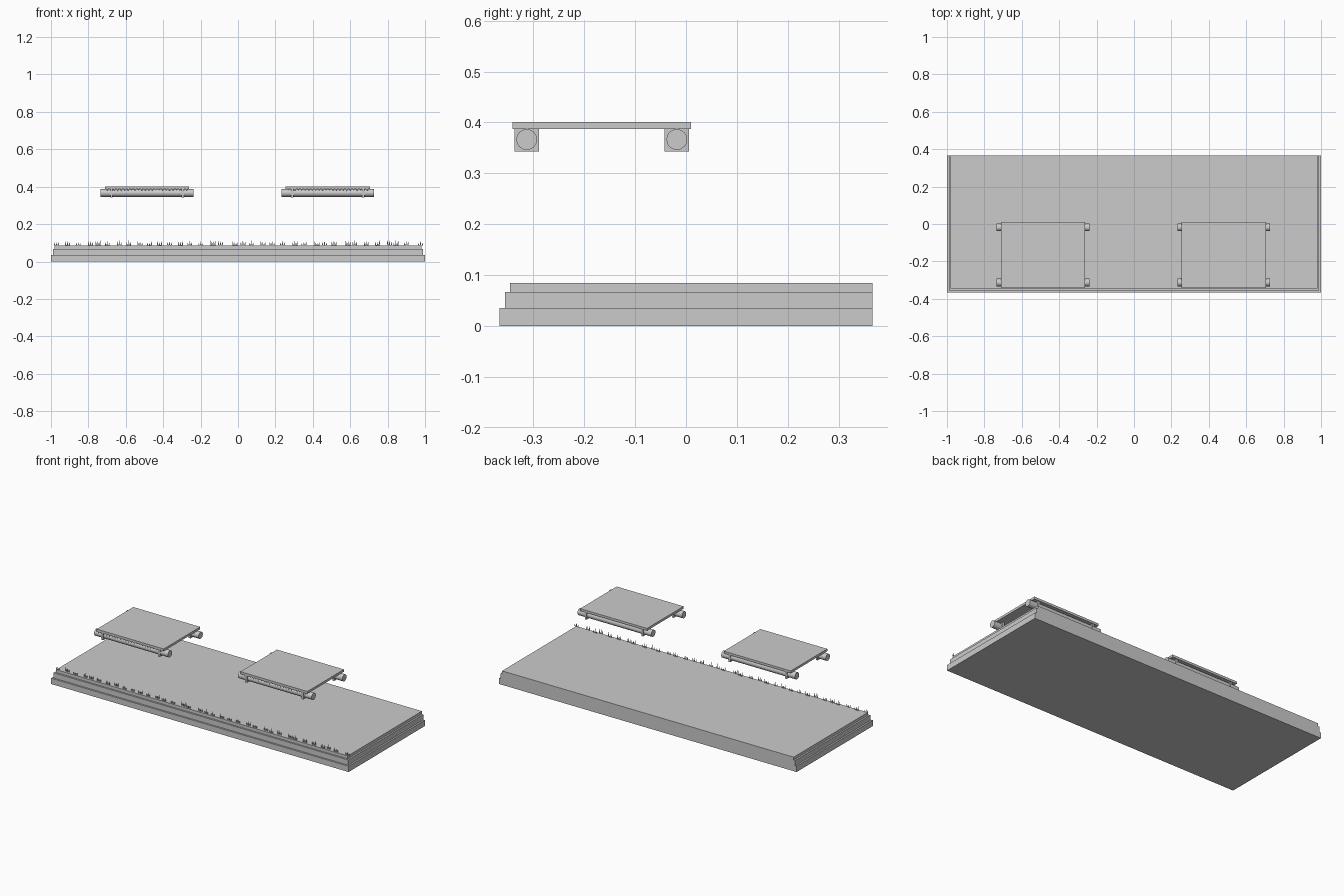
import bpy, bmesh, random
from math import pi
from mathutils import Vector

if "Cube" in bpy.data.objects:
    bpy.data.objects.remove(bpy.data.objects["Cube"])

random.seed(4)


def box(name, x0, x1, y0, y1, z0, z1):
    bm = bmesh.new()
    bmesh.ops.create_cube(bm, size=1)
    for v in bm.verts:
        v.co = Vector(((x0 + x1) / 2 + v.co.x * (x1 - x0),
                       (y0 + y1) / 2 + v.co.y * (y1 - y0),
                       (z0 + z1) / 2 + v.co.z * (z1 - z0)))
    return finish(bm, name)


def finish(bm, name):
    me = bpy.data.meshes.new(name)
    bm.to_mesh(me)
    bm.free()
    ob = bpy.data.objects.new(name, me)
    bpy.context.collection.objects.link(ob)
    return ob


def blade(bm, x, y, z, w, h, lean):
    # one flat triangle facing the front
    pts = [(x - w / 2, y, z), (x + w / 2, y, z), (x + lean, y, z + h)]
    bm.faces.new([bm.verts.new(p) for p in pts])


# stepped ground slab, flush at the back
box("ground_lower", -1.0, 1.0, -0.366, 0.366, 0.0, 0.035)
box("ground_middle", -0.99, 0.99, -0.356, 0.366, 0.035, 0.067)
box("ground_top", -0.98, 0.98, -0.346, 0.366, 0.067, 0.085)

# grass tufts along the front edge
bm = bmesh.new()
for i in range(36):
    cx = -0.965 + i * 1.93 / 35 + random.uniform(-0.012, 0.012)
    y = random.uniform(-0.344, -0.332)
    for k in (-1, 0, 1):
        blade(bm, cx + k * 0.009, y, 0.085, 0.008,
              random.uniform(0.015, 0.03), k * 0.004)
finish(bm, "grass_tufts")

# two floating platforms
for side, cx in (("left", -0.486), ("right", 0.48)):
    box(side + "_platform_board", cx - 0.225, cx + 0.225, -0.341, 0.01, 0.387, 0.401)

    for end, y in (("front", -0.313), ("back", -0.018)):
        # round log under the board
        bpy.ops.mesh.primitive_cylinder_add(vertices=16, radius=0.0205, depth=0.496,
                                            location=(cx, y, 0.3665),
                                            rotation=(0, pi / 2, 0))
        log = bpy.context.object
        log.name = f"{side}_{end}_log"
        bpy.ops.object.shade_smooth_by_angle()
        # square bands around the log
        for s in (-1, 1):
            bx = cx + s * 0.19
            box(f"{side}_{end}_band", bx - 0.006, bx + 0.006,
                y - 0.024, y + 0.024, 0.343, 0.389)

    # short fringe hanging from the front edge of the board
    bm = bmesh.new()
    for i in range(24):
        x = cx - 0.212 + i * 0.424 / 23
        blade(bm, x, -0.3415, 0.393, 0.013, -random.uniform(0.012, 0.02), 0)
    finish(bm, side + "_platform_fringe")
